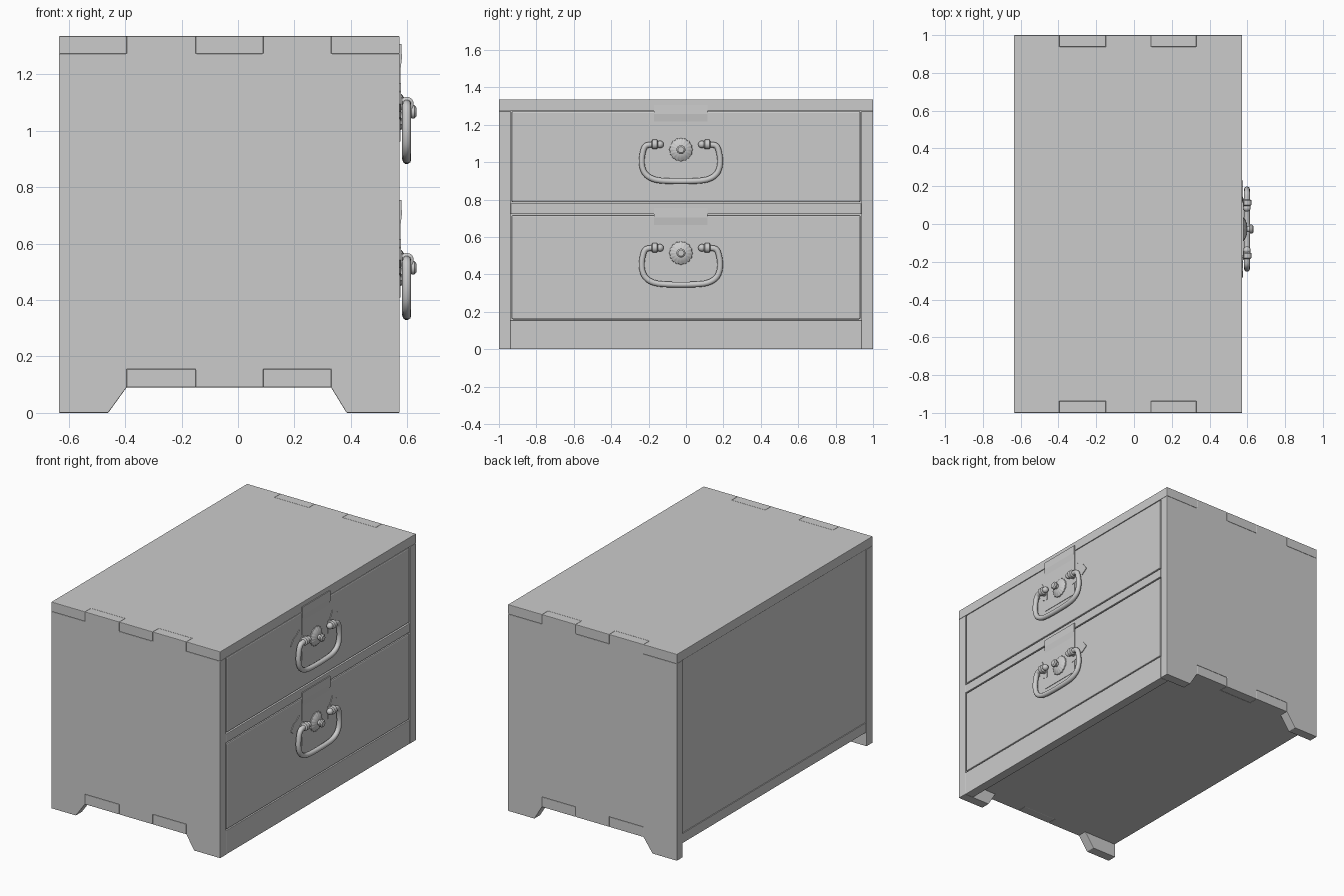
import bpy, bmesh, math
from mathutils import Matrix, Vector

cube = bpy.data.objects.get("Cube")
if cube:
    bpy.data.objects.remove(cube, do_unlink=True)

grey = bpy.data.materials.new("plain grey")
grey.use_nodes = True
grey.diffuse_color = (0.6, 0.6, 0.6, 1)
grey.node_tree.nodes["Principled BSDF"].inputs["Base Color"].default_value = (0.6, 0.6, 0.6, 1)

BACK, FRONT, TOP, T = -0.635, 0.573, 1.335, 0.062
INNER = 1 - T
CENTRE = -0.027
JOINTS = [BACK, -0.395, -0.15, 0.09, 0.33, FRONT]


def finish(name, bm, bevel=0.0, smooth=False):
    bmesh.ops.recalc_face_normals(bm, faces=bm.faces)
    mesh = bpy.data.meshes.new(name)
    bm.to_mesh(mesh)
    bm.free()
    ob = bpy.data.objects.new(name, mesh)
    bpy.context.collection.objects.link(ob)
    mesh.materials.append(grey)
    if bevel:
        mod = ob.modifiers.new("soft edges", "BEVEL")
        mod.width, mod.segments = bevel, 2
    if smooth:
        bpy.ops.object.select_all(action="DESELECT")
        ob.select_set(True)
        bpy.context.view_layer.objects.active = ob
        bpy.ops.object.shade_smooth_by_angle(angle=math.radians(40))
    return ob


def prism(name, points, offset, bevel=0.0):
    """Extrude a 3D outline along an offset."""
    bm = bmesh.new()
    face = bm.faces.new([bm.verts.new(p) for p in points])
    out = bmesh.ops.extrude_face_region(bm, geom=[face])
    bmesh.ops.translate(bm, vec=offset, verts=[v for v in out["geom"] if isinstance(v, bmesh.types.BMVert)])
    return finish(name, bm, bevel)


def box(name, x, y, z, bevel=0.0):
    pts = [(x[0], y[0], z[0]), (x[0], y[1], z[0]), (x[0], y[1], z[1]), (x[0], y[0], z[1])]
    return prism(name, pts, (x[1] - x[0], 0, 0), bevel)


def lathe(name, profile, place, axis, scallop=0.0, steps=32):
    """Spin (radius, height) pairs around an axis, optionally with a lobed rim."""
    bm = bmesh.new()
    turn = Vector((0, 0, 1)).rotation_difference(Vector(axis)).to_matrix()
    rings = []
    for r, h in profile:
        ring = []
        for i in range(steps):
            a = math.tau * i / steps
            rr = r * (1 + scallop * math.cos(a * steps / 4))
            ring.append(bm.verts.new(turn @ Vector((rr * math.cos(a), rr * math.sin(a), h)) + Vector(place)))
        rings.append(ring)
    for low, high in zip(rings, rings[1:]):
        for i in range(steps):
            j = (i + 1) % steps
            bm.faces.new((low[i], low[j], high[j], high[i]))
    bm.faces.new(rings[0])
    bm.faces.new(rings[-1])
    return finish(name, bm, smooth=True)


def ball(name, place, radius):
    bm = bmesh.new()
    bmesh.ops.create_uvsphere(bm, u_segments=20, v_segments=12, radius=radius, matrix=Matrix.Translation(place))
    return finish(name, bm, smooth=True)


def joint_edge(low, high, first_high):
    """Stepped finger-joint outline as (x, level) pairs, back to front."""
    pts = []
    for i, (a, b) in enumerate(zip(JOINTS, JOINTS[1:])):
        level = high if (i % 2 == 0) == first_high else low
        pts += [(a, level), (b, level)]
    return pts


# Side panels with feet, joint tabs on top and notches for the floor tabs
floor = [(0.385, 0), (0.33, 0.09), (0.33, 0.155), (0.09, 0.155), (0.09, 0.09),
         (-0.15, 0.09), (-0.15, 0.155), (-0.395, 0.155), (-0.395, 0.09), (-0.46, 0)]
outline = [(BACK, 0)] + joint_edge(TOP - T, TOP, False) + [(FRONT, 0)] + floor
for name, y, d in (("right_side", -1, T), ("left_side", 1, -T)):
    prism(name, [(x, y, z) for x, z in outline], (0, d, 0), 0.003)

# Top board, with fingers reaching the outside of the side panels
fingers = joint_edge(INNER, 1, True)
prism("top_board", [(x, y, TOP - T) for x, y in fingers] +
      [(x, -y, TOP - T) for x, y in reversed(fingers)], (0, 0, T), 0.003)

# Floor board and its through tabs
box("floor_board", (BACK + 0.004, FRONT - T), (-INNER, INNER), (0.09, 0.152))
for a, b in ((JOINTS[1], JOINTS[2]), (JOINTS[3], JOINTS[4])):
    for s in (-1, 1):
        box("floor_tab", (a, b), sorted((s * (INNER - 0.01), s)), (0.09, 0.155), 0.003)

# Back panel, front skirt and rail between the drawers
box("back_panel", (BACK + 0.006, BACK + 0.04), (-INNER, INNER), (0.155, TOP - T))
box("front_skirt", (FRONT - T, FRONT - 0.001), (-INNER, INNER), (0, 0.155), 0.003)
box("drawer_rail", (BACK + 0.04, FRONT), (-INNER, INNER), (0.722, 0.78), 0.004)

# Drawers
for name, z in (("lower_drawer", (0.16, 0.717)), ("upper_drawer", (0.786, 1.272))):
    box(name, (BACK + 0.045, FRONT), (-INNER + 0.005, INNER - 0.005), z, 0.008)

# Metal fittings, repeated on each drawer
LEAF = [(0.12, 0.05), (0.15, 0.065), (0.17, 0.102), (0.205, 0.075), (0.225, 0.07), (0.256, 0.028),
        (0.215, 0), (0.19, 0.012), (0.165, -0.02), (0.12, -0.03)]
BAIL = [(0.125, 0.028), (0.165, 0.028), (0.195, 0.02), (0.208, -0.03), (0.211, -0.08),
        (0.195, -0.13), (0.15, -0.16), (0.08, -0.169)]
for level, z in (("lower", 0.514), ("upper", 1.067)):
    half = 0.143
    box(level + "_backplate", (FRONT - 0.002, FRONT + 0.003),
        (CENTRE - half, CENTRE + half), (z - 0.105, z + 0.12))
    # Hasp that hangs from the board above, with a gently curled face
    hasp = [(0, 0.24), (0.008, 0.24), (0.010, 0.19), (0.005, 0.15), (0.005, 0.11), (0, 0.11)]
    prism(level + "_hasp", [(FRONT - 0.002 + x, CENTRE - half, z + h) for x, h in hasp], (0, 2 * half, 0))
    # Scalloped rosette and central knob
    lathe(level + "_rosette", [(0.062, 0), (0.06, 0.008), (0.045, 0.018), (0.025, 0.026)],
          (FRONT, CENTRE, z), (1, 0, 0), 0.04, 64)
    lathe(level + "_knob", [(0.016, 0.02), (0.016, 0.038), (0.024, 0.042), (0.024, 0.052), (0.016, 0.059)],
          (FRONT, CENTRE, z), (1, 0, 0))
    for s in (-1, 1):
        prism(level + "_leaf_plate", [(FRONT - 0.002, CENTRE + s * y, z + h) for y, h in LEAF], (0.006, 0, 0))
        # Pivot post, collar and end ball
        y, h = CENTRE + s * 0.14, z + 0.028
        lathe(level + "_post", [(0.026, 0), (0.022, 0.008), (0.012, 0.012), (0.012, 0.028)],
              (FRONT, y, h), (1, 0, 0))
        lathe(level + "_collar", [(0.016, -0.018), (0.025, -0.012), (0.025, 0.012), (0.016, 0.018)],
              (0.598, y, h), (0, 1, 0))
        ball(level + "_pivot_ball", (0.598, CENTRE + s * 0.112, h), 0.02)
    # Swinging bail handle
    path = BAIL + [(-y, h) for y, h in reversed(BAIL)]
    curve = bpy.data.curves.new(level + "_handle", "CURVE")
    curve.dimensions = "3D"
    curve.bevel_depth, curve.bevel_resolution = 0.016, 3
    curve.use_fill_caps = True
    spline = curve.splines.new("NURBS")
    spline.points.add(len(path) - 1)
    for p, (y, h) in zip(spline.points, path):
        p.co = (0.598, CENTRE + y, z + h, 1)
    spline.order_u, spline.resolution_u, spline.use_endpoint_u = 3, 6, True
    curve.materials.append(grey)
    bpy.context.collection.objects.link(bpy.data.objects.new(level + "_handle", curve))
